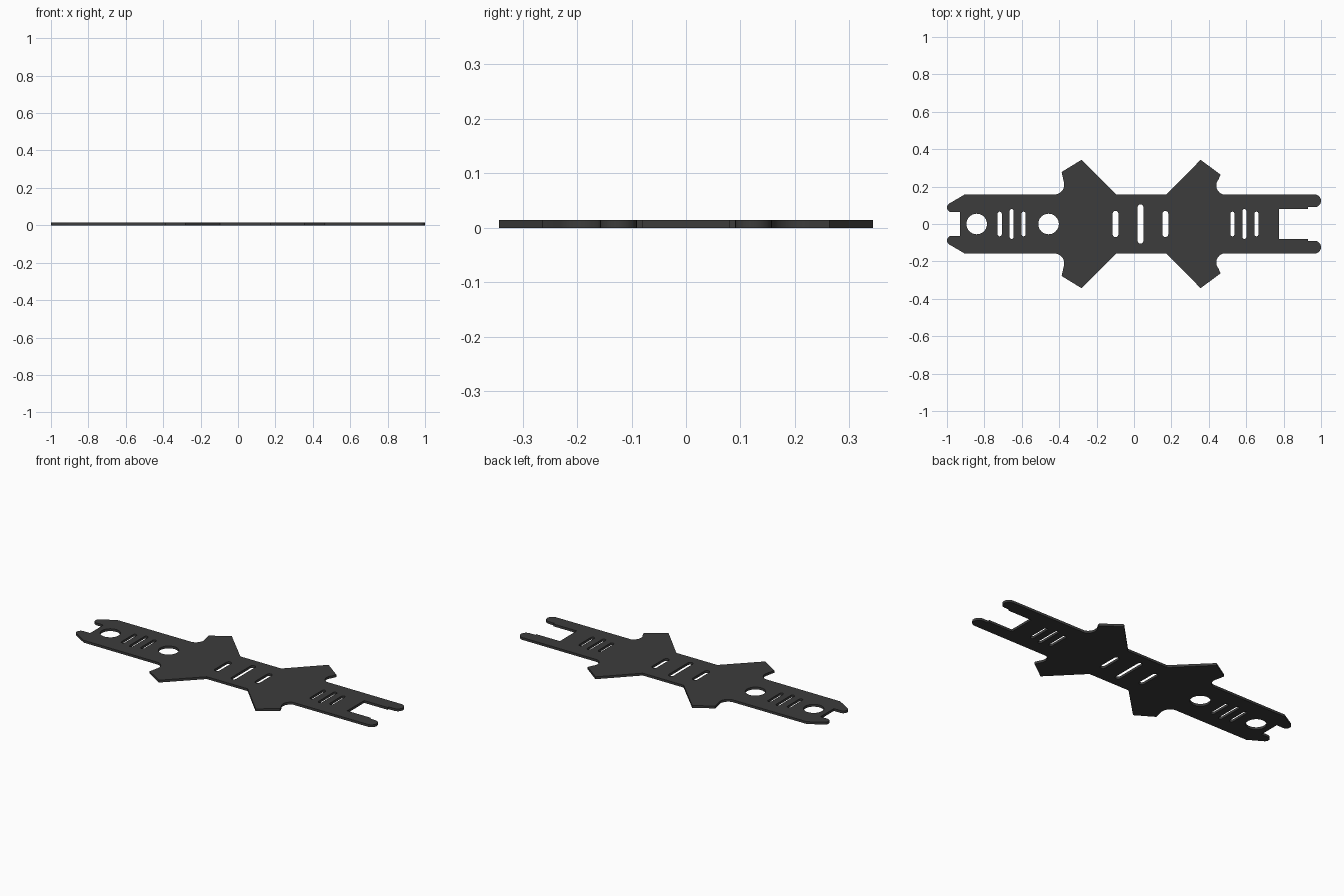
import bpy
from math import sin, cos, radians

if "Cube" in bpy.data.objects:
    bpy.data.objects.remove(bpy.data.objects["Cube"])

THICK = 0.014


def arc(cx, cy, r, a0, a1, n=10):
    return [(cx + r * cos(radians(a0 + (a1 - a0) * i / n)),
             cy + r * sin(radians(a0 + (a1 - a0) * i / n))) for i in range(n + 1)]


def slot(x, half, w):
    # vertical slot with rounded ends
    r = w / 2
    return arc(x, half - r, r, 0, 180, 8) + arc(x, r - half, r, 180, 360, 8)


# upper half of the outline, from the left notch to the right fork
upper = [(-0.93, 0.063)]
upper += arc(-0.975, 0.088, 0.025, 270, 125, 8)           # rounded left tab
upper += [(-0.905, 0.158)]
upper += arc(-0.425, 0.21, 0.052, -80, 15)                # left relief
upper += [(-0.387, 0.278), (-0.281, 0.343), (-0.095, 0.158),
          (0.174, 0.158), (0.356, 0.343), (0.463, 0.264)]
upper += arc(0.49, 0.206, 0.05, 140, 250)                 # right relief
upper += arc(0.966, 0.124, 0.034, 90, -90, 12)            # rounded fork tip
upper += [(0.93, 0.09), (0.93, 0.08), (0.775, 0.08)]
outline = upper + [(x, -y) for x, y in reversed(upper)]

# round holes and strap slots
holes = [arc(x, 0, 0.055, 0, 360, 40)[:-1] for x in (-0.841, -0.457)]
for mid in (-0.654, 0.59):
    for dx, half in ((-0.064, 0.066), (0, 0.08), (0.064, 0.066)):
        holes.append(slot(mid + dx, half, 0.022))
for x, half in ((-0.099, 0.07), (0.035, 0.105), (0.168, 0.07)):
    holes.append(slot(x, half, 0.031))

# flat plate as a filled, extruded curve
curve = bpy.data.curves.new("frame_plate", 'CURVE')
curve.dimensions = '2D'
curve.fill_mode = 'BOTH'
curve.extrude = THICK / 2
for pts in [outline] + holes:
    s = curve.splines.new('POLY')
    s.points.add(len(pts) - 1)
    for p, (x, y) in zip(s.points, pts):
        p.co = (x, y, 0, 1)
    s.use_cyclic_u = True
plate = bpy.data.objects.new("frame_plate", curve)
bpy.context.collection.objects.link(plate)
plate.location.z = THICK / 2

# dark plate material
mat = bpy.data.materials.new("dark_grey")
mat.diffuse_color = (0.045, 0.045, 0.045, 1)
mat.use_nodes = True
mat.node_tree.nodes["Principled BSDF"].inputs["Base Color"].default_value = mat.diffuse_color
curve.materials.append(mat)

bpy.context.view_layer.objects.active = plate
plate.select_set(True)
bpy.ops.object.convert(target='MESH')
bpy.ops.object.shade_smooth_by_angle(angle=radians(30))
